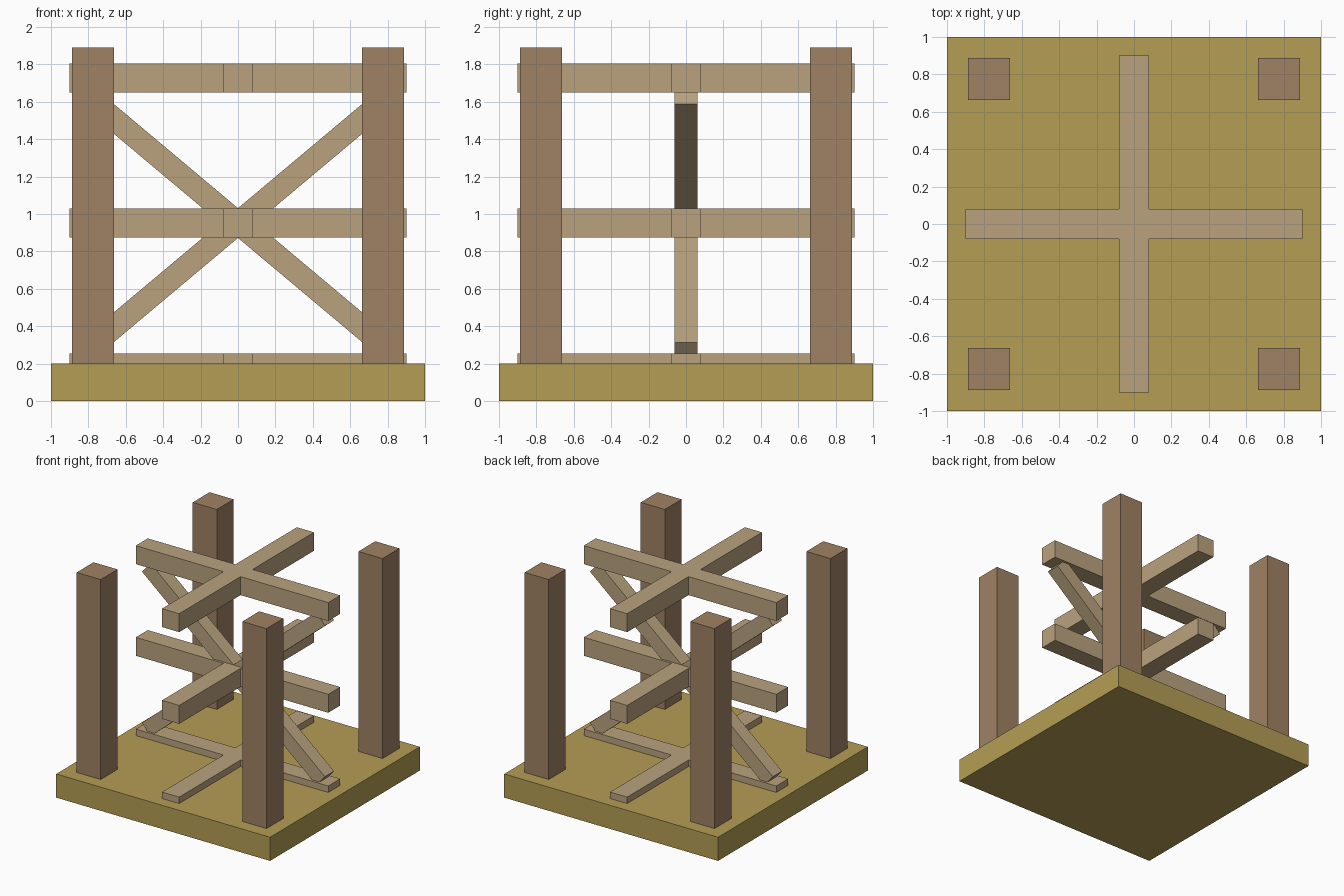
import bpy
from math import radians
from mathutils import Matrix, Vector

if "Cube" in bpy.data.objects:
    bpy.data.objects.remove(bpy.data.objects["Cube"])


def material(name, rgb):
    m = bpy.data.materials.new(name)
    m.diffuse_color = (*rgb, 1)
    m.use_nodes = True
    m.node_tree.nodes["Principled BSDF"].inputs["Base Color"].default_value = m.diffuse_color
    return m


def box(name, size, loc, mat, angle=0):
    """Flat-faced box, optionally tilted about y."""
    bpy.ops.mesh.primitive_cube_add(size=1)
    ob = bpy.context.object
    ob.name = ob.data.name = name
    tilt = Matrix.Rotation(radians(angle), 4, 'Y')
    ob.data.transform(Matrix.Translation(Vector(loc)) @ tilt @ Matrix.Diagonal((*size, 1)))
    ob.data.materials.append(mat)
    return ob


ground_mat = material("straw", (0.46, 0.34, 0.09))
post_mat = material("dark_wood", (0.35, 0.22, 0.125))
beam_mat = material("light_wood", (0.49, 0.365, 0.21))

# Base slab
box("base", (2, 2, 0.2), (0, 0, 0.1), ground_mat)

# Corner posts, sunk through the base
for sx, side in ((-1, "left"), (1, "right")):
    for sy, end in ((-1, "front"), (1, "back")):
        box(f"{end}_{side}_post", (0.225, 0.225, 1.888),
            (sx * 0.775, sy * 0.775, 0.946), post_mat)

# Three levels of crossed beams, the lowest half buried in the base
for level, z in (("lower", 0.177), ("middle", 0.952), ("upper", 1.727)):
    box(f"{level}_beam_x", (1.8, 0.16, 0.156), (0, 0, z), beam_mat)
    box(f"{level}_beam_y", (0.16, 1.8, 0.156), (0, 0, z), beam_mat)

# Diagonal braces
for name, angle in (("falling_brace", 40), ("rising_brace", -40)):
    box(name, (2.13, 0.122, 0.122), (0, 0, 0.952), beam_mat, angle)
